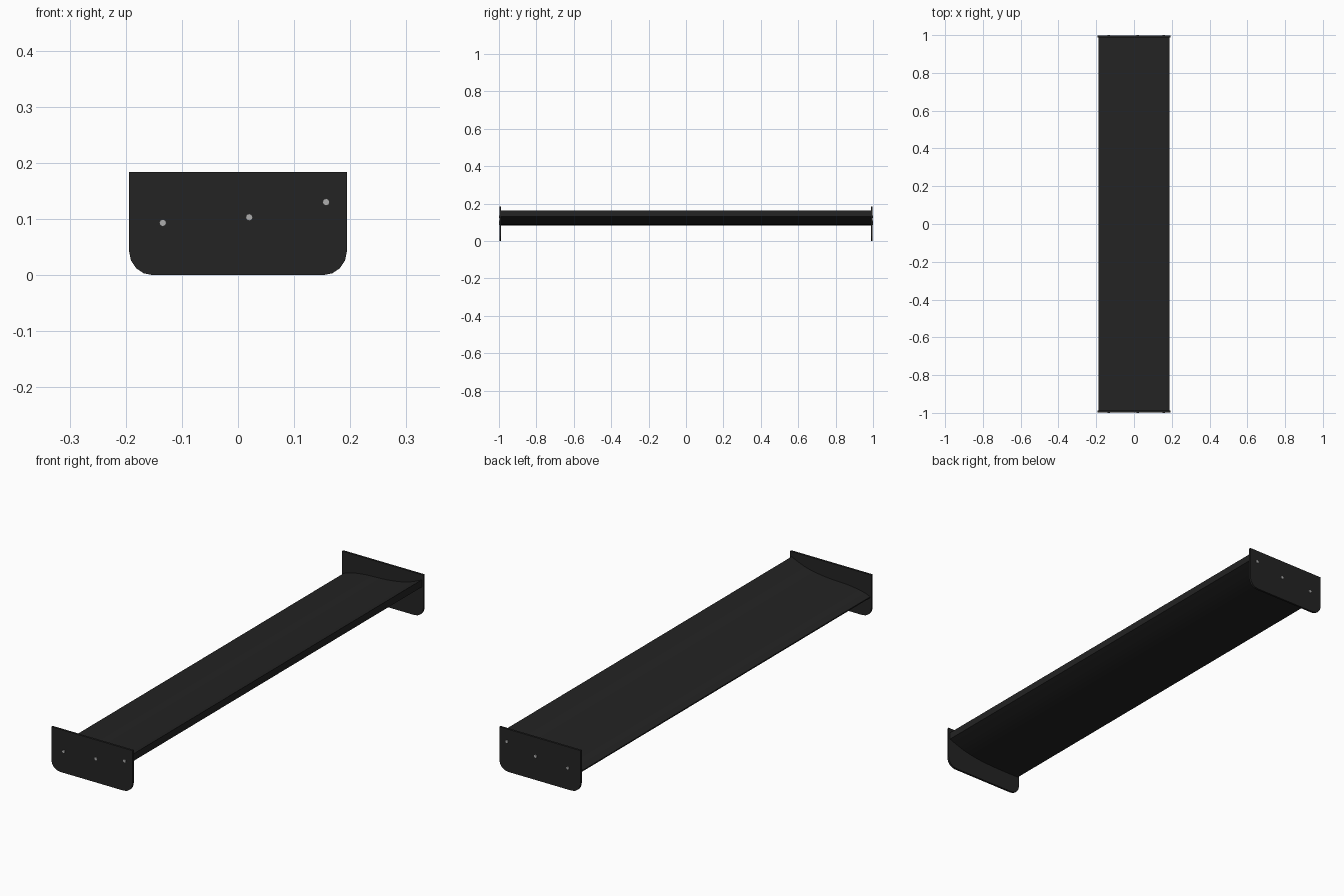
import bpy, bmesh, math
from mathutils import Matrix

if "Cube" in bpy.data.objects:
    bpy.data.objects.remove(bpy.data.objects["Cube"], do_unlink=True)


def material(name, value):
    m = bpy.data.materials.new(name)
    m.use_nodes = True
    colour = (value, value, value, 1)
    m.diffuse_color = colour
    m.node_tree.nodes["Principled BSDF"].inputs["Base Color"].default_value = colour
    return m


black = material("satin black", 0.017)
steel = material("bolt steel", 0.42)


def finish(name, bm, mat):
    bmesh.ops.recalc_face_normals(bm, faces=bm.faces)
    mesh = bpy.data.meshes.new(name)
    bm.to_mesh(mesh)
    bm.free()
    obj = bpy.data.objects.new(name, mesh)
    bpy.context.collection.objects.link(obj)
    mesh.materials.append(mat)
    return obj


def extrude_profile(name, outline, y0, y1, mat):
    """Sweep an x-z outline from y0 to y1."""
    bm = bmesh.new()
    face = bm.faces.new([bm.verts.new((x, y0, z)) for x, z in outline])
    result = bmesh.ops.extrude_face_region(bm, geom=[face])
    verts = [v for v in result["geom"] if isinstance(v, bmesh.types.BMVert)]
    bmesh.ops.translate(bm, verts=verts, vec=(0, y1 - y0, 0))
    return finish(name, bm, mat)


def smooth_curve(points, steps=4):
    """Catmull-Rom interpolation through the points."""
    p = [points[0], *points, points[-1]]
    out = []
    for a, b, c, d in zip(p, p[1:], p[2:], p[3:]):
        for i in range(steps):
            t = i / steps
            out.append(tuple(0.5 * (2 * q + (r - o) * t + (2 * o - 5 * q + 4 * r - s) * t**2
                                    + (3 * q - o - 3 * r + s) * t**3)
                             for o, q, r, s in zip(a, b, c, d)))
    return out + [points[-1]]


# Curved blade with a blunt raised trailing edge
upper = [(-0.188, 0.089), (-0.15, 0.102), (-0.08, 0.112), (0.02, 0.117),
         (0.1, 0.129), (0.15, 0.145), (0.187, 0.162)]
lower = [(0.187, 0.131), (0.12, 0.107), (0.05, 0.092), (-0.03, 0.085),
         (-0.13, 0.083), (-0.188, 0.084)]
blade = extrude_profile("wing_blade", smooth_curve(upper) + smooth_curve(lower),
                        -0.99, 0.99, black)
bpy.context.view_layer.objects.active = blade
blade.select_set(True)
bpy.ops.object.shade_smooth_by_angle(angle=math.radians(30))
blade.select_set(False)

# End plate outline with rounded lower corners
half, top, radius, segments = 0.194, 0.184, 0.042, 4
right_corner = []
for i in range(segments + 1):
    a = math.pi / 2 * i / segments
    right_corner.append((half - radius + radius * math.sin(a),
                         radius - radius * math.cos(a)))
plate = right_corner + [(half, top), (-half, top)] + [(-x, z) for x, z in reversed(right_corner)]

# End plates and their bolts, front and back
for label, side in (("front", -1), ("back", 1)):
    extrude_profile(label + "_end_plate", plate, side * 0.988, side * 0.997, black)
    bm = bmesh.new()
    for x, z in ((-0.134, 0.093), (0.02, 0.103), (0.157, 0.13)):
        place = Matrix.Translation((x, side * 0.996, z)) @ Matrix.Rotation(math.pi / 2, 4, "X")
        bmesh.ops.create_cone(bm, cap_ends=True, segments=8, radius1=0.0065,
                              radius2=0.0065, depth=0.008, matrix=place)
    finish(label + "_bolts", bm, steel)
